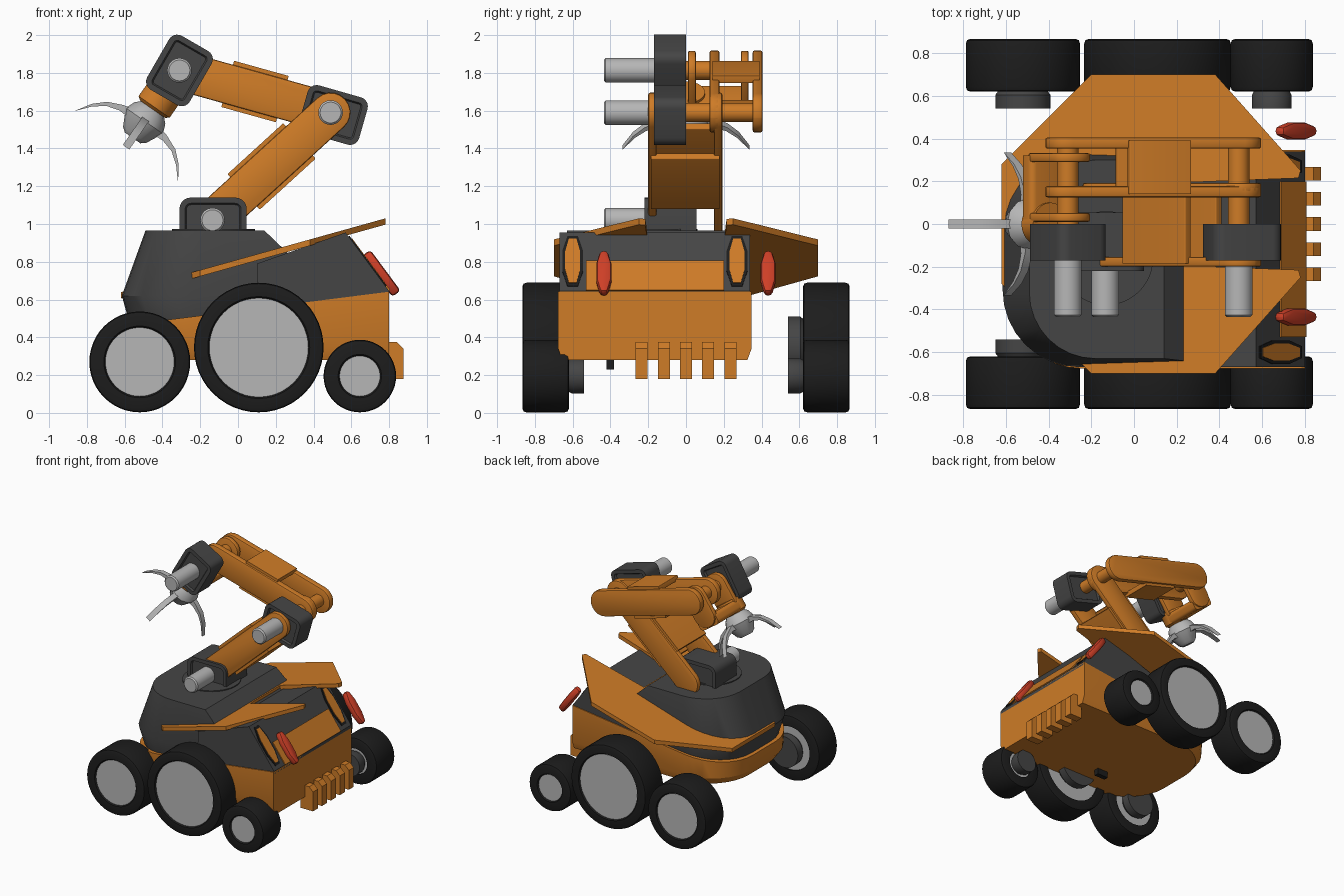
import bpy, bmesh, math
from mathutils import Vector, Matrix

if "Cube" in bpy.data.objects:
    bpy.data.objects.remove(bpy.data.objects["Cube"], do_unlink=True)


def material(name, r, g, b):
    m = bpy.data.materials.new(name)
    m.use_nodes = True
    m.diffuse_color = (r, g, b, 1)
    m.node_tree.nodes["Principled BSDF"].inputs["Base Color"].default_value = (r, g, b, 1)
    return m


ORANGE = material("orange paint", 0.62, 0.2, 0.02)
GREY = material("dark grey", 0.06, 0.06, 0.06)
BLACK = material("tyre black", 0.012, 0.012, 0.012)
STEEL = material("light steel", 0.47, 0.47, 0.47)
RED = material("lamp red", 0.62, 0.05, 0.02)


def finish(name, bm, mats, bevel=0):
    """Bevel the sharp edges, set shading and make the object."""
    bmesh.ops.recalc_face_normals(bm, faces=bm.faces)
    if bevel:
        sharp = [e for e in bm.edges if e.calc_face_angle(0) > 0.7]
        bmesh.ops.bevel(bm, geom=sharp, offset=bevel, segments=2, affect='EDGES', profile=0.5)
    for f in bm.faces:
        f.smooth = True
    for e in bm.edges:
        e.smooth = e.calc_face_angle(0) < math.radians(30)
    me = bpy.data.meshes.new(name)
    bm.to_mesh(me)
    bm.free()
    for m in mats:
        me.materials.append(m)
    ob = bpy.data.objects.new(name, me)
    bpy.context.collection.objects.link(ob)
    return ob


def side(u, v, w):
    return Vector((u, w, v))


def prism(name, pts, lo, hi, mat, place=side, bevel=0, recess=0):
    """Extrude an outline from lo to hi; recess sinks an inset panel into both ends."""
    bm = bmesh.new()
    a = [bm.verts.new(place(u, v, lo)) for u, v in pts]
    b = [bm.verts.new(place(u, v, hi)) for u, v in pts]
    caps = [bm.faces.new(a[::-1]), bm.faces.new(b)]
    for i in range(len(pts)):
        j = (i + 1) % len(pts)
        bm.faces.new((a[i], a[j], b[j], b[i]))
    bmesh.ops.recalc_face_normals(bm, faces=bm.faces)
    if recess:
        bmesh.ops.inset_individual(bm, faces=caps, thickness=0.03)
        bmesh.ops.inset_individual(bm, faces=caps, thickness=0.008, depth=-recess)
    return finish(name, bm, [mat], bevel)


def lathe(name, profile, origin, axis, mat, n=48):
    """Spin (radius, distance) points around an axis."""
    rot = Vector(axis).to_track_quat('Z', 'Y').to_matrix()
    bm = bmesh.new()
    rings = []
    for r, t in profile:
        ring = []
        for k in range(n):
            a = 2 * math.pi * k / n
            p = rot @ Vector((r * math.cos(a), r * math.sin(a), t))
            ring.append(bm.verts.new(p + Vector(origin)))
        rings.append(ring)
    for p, q in zip(rings, rings[1:]):
        for k in range(n):
            bm.faces.new((p[k], p[k - 1], q[k - 1], q[k]))
    bm.faces.new(rings[0])
    bm.faces.new(rings[-1][::-1])
    return finish(name, bm, [mat])


def rounded(cx, cz, hw, hh, r, deg):
    """Outline of a turned rounded rectangle."""
    a0, pts = math.radians(deg), []
    for k, (sx, sz) in enumerate([(1, 1), (-1, 1), (-1, -1), (1, -1)]):
        for i in range(6):
            a = math.pi / 2 * (k + i / 5)
            p = Vector((sx * (hw - r) + r * math.cos(a), sz * (hh - r) + r * math.sin(a)))
            p = Matrix.Rotation(a0, 2) @ p
            pts.append((cx + p.x, cz + p.y))
    return pts


# Hull and cabin: lofted plan rings with a rounded nose
MID = -0.165


def ring(nose, rear, half, r, height):
    pts = [(rear, -half)]
    for s in (-1, 1):
        arc = []
        for i in range(9):
            a = math.pi / 2 * i / 8
            arc.append((nose + r - r * math.sin(a), s * (half - r + r * math.cos(a))))
        pts += arc if s < 0 else arc[::-1]
    pts.append((rear, half))
    return [Vector((x, y + MID, height(x))) for x, y in pts]


def loft(name, rings, mat):
    bm = bmesh.new()
    vs = [[bm.verts.new(p) for p in r] for r in rings]
    for p, q in zip(vs, vs[1:]):
        for k in range(len(p)):
            bm.faces.new((p[k - 1], p[k], q[k], q[k - 1]))
    bm.faces.new(vs[0][::-1])
    bm.faces.new(vs[-1])
    return finish(name, bm, [mat])


def seam(x):
    return 0.54 + 0.127 * x


loft("lower_hull", [ring(-0.55, 0.8, 0.49, 0.36, lambda x: 0.28),
                    ring(-0.59, 0.8, 0.512, 0.36, lambda x: 0.34),
                    ring(-0.6, 0.8, 0.512, 0.36, seam)], ORANGE)
loft("cabin", [ring(-0.57, 0.6, 0.49, 0.36, lambda x: seam(x) - 0.01),
               ring(-0.615, 0.5, 0.505, 0.36, lambda x: 0.62),
               ring(-0.49, 0.14, 0.465, 0.31, lambda x: 0.965)], GREY)
prism("rear_cabin", [(0.1, 0.54), (0.1, 0.79), (0.57, 0.955), (0.8, 0.645), (0.8, 0.62)],
      MID - 0.505, MID + 0.505, GREY)
prism("belly_hook", [(-0.05, 0.23), (0.05, 0.23), (0.05, 0.3), (-0.05, 0.3)], -0.42, -0.38, BLACK)

# Tilted deck plate with a swallowtail notch
half = [(-0.62, 0.28), (-0.2, 0.7), (0.38, 0.7), (0.78, 0.25), (0.77, 0.215), (0.25, 0.195)]
deck = half + [(x, -y) for x, y in reversed(half)]
prism("deck_plate", deck, -0.033, 0, ORANGE, lambda u, v, w: Vector((u, v, 0.812 + 0.279 * u + w)))


# Tail panel, tail windows and lamps lie on the sloping rear face
def slope(u, v, w):
    return Vector((0.8, u, 0.645)) + v * Vector((-0.596, 0, 0.803)) + w * Vector((0.803, 0, 0.596))


def lens(cy, cv, hw, hh):
    return [(cy + x * hw, cv + v * hh) for x, v in
            [(-0.5, -1), (0.5, -1), (1, -0.4), (1, 0.4), (0.5, 1), (-0.5, 1), (-1, 0.4), (-1, -0.4)]]


prism("tail_panel", [(-0.53, 0), (0.2, 0), (0.2, 0.195), (-0.53, 0.195)], -0.01, 0.008, ORANGE, slope)
for name, y in (("right", -0.6), ("left", 0.27)):
    prism(name + "_window_frame", lens(y, 0.195, 0.055, 0.165), -0.002, 0.006, BLACK, slope)
    prism(name + "_window", lens(y, 0.195, 0.04, 0.145), -0.002, 0.009, ORANGE, slope)
for name, y in (("right", -0.435), ("left", 0.435)):
    prism(name + "_lamp", lens(y, 0.1, 0.04, 0.135), -0.005, 0.05, RED, slope, bevel=0.018)

# Row of teeth under the tail
for i in range(5):
    y = -0.235 + 0.1175 * i
    prism("tail_tooth", [(0.76, 0.18), (0.875, 0.18), (0.875, 0.34), (0.84, 0.375), (0.76, 0.375)],
          y - 0.032, y + 0.032, ORANGE)

# Three wheels on each side: x, tyre radius, hub radius
for x, R, hub in ((-0.52, 0.267, 0.18), (0.11, 0.343, 0.26), (0.645, 0.192, 0.105)):
    for s in (-1, 1):
        o, ax = (x, 0, R + 0.003), (0, s, 0)
        lathe("tyre", [(hub, 0.64), (hub, 0.62), (R - 0.02, 0.62), (R - 0.005, 0.626), (R, 0.642),
                       (R, 0.845), (R - 0.005, 0.86), (R - 0.02, 0.866), (hub + 0.01, 0.866),
                       (hub, 0.85)], o, ax, BLACK)
        lathe("hub", [(hub + 0.002, 0.632), (hub + 0.002, 0.856)], o, ax, STEEL)
        lathe("axle", [(0.48 * R, 0.54), (0.48 * R, 0.605), (0.36 * R, 0.65)], o, ax, GREY)

# Arm joints: turntable, rounded housings and motor cylinders
SHOULDER, ELBOW, WRIST = Vector((-0.135, 1.02)), Vector((0.49, 1.59)), Vector((-0.31, 1.813))
lathe("turntable", [(0.22, 0.95), (0.22, 0.973)], (-0.13, -0.16, 0), (0, 0, 1), GREY)
prism("shoulder_housing", rounded(-0.132, 1.0, 0.178, 0.14, 0.06, 0), -0.22, 0.055, GREY, recess=0.015)
prism("elbow_housing", rounded(0.505, 1.577, 0.165, 0.13, 0.05, -16), -0.17, 0.0, GREY, recess=0.015)
prism("wrist_housing", rounded(WRIST.x, WRIST.y, 0.165, 0.13, 0.05, 60), -0.17, 0.0, GREY, recess=0.015)
for p in (SHOULDER, ELBOW, WRIST):
    lathe("motor", [(0.055, -0.435), (0.065, -0.425), (0.065, -0.05)], (p.x, 0, p.y), (0, 1, 0), STEEL)
lathe("elbow_pin", [(0.05, -0.05), (0.05, 0.37)], (ELBOW.x, 0, ELBOW.y), (0, 1, 0), ORANGE)
lathe("wrist_pin", [(0.05, -0.05), (0.05, 0.37)], (WRIST.x, 0, WRIST.y), (0, 1, 0), ORANGE)


def link(name, p, q, r, y0, y1, t, web):
    """Two capsule side plates joined by a pair of web plates."""
    d = q - p
    ang, c = math.degrees(math.atan2(d.y, d.x)), (p + q) / 2
    d.normalize()
    n = Vector((-d.y, d.x))
    outline = rounded(c.x, c.y, (q - p).length / 2 + r, r, r * 0.98, ang)
    prism(name + "_plate", outline, y0, y0 + t, ORANGE, bevel=0.01)
    prism(name + "_plate", outline, y1 - t, y1, ORANGE, bevel=0.01)
    for s in (-1, 1):
        m = c + n * s * (r + 0.002)
        prism(name + "_web", rounded(m.x, m.y, web, 0.02, 0.005, ang), y0 + 0.015, y1 - 0.015, ORANGE)


link("lower_arm", SHOULDER, ELBOW, 0.105, -0.2, 0.192, 0.045, 0.2)
link("upper_arm", ELBOW, WRIST, 0.105, 0.125, 0.405, 0.052, 0.15)

# Wrist bracket and gripper share one pointing direction
D = Vector((-0.57, -0.82)).normalized()
N = Vector((-D.y, D.x))
ANG = math.degrees(math.atan2(D.y, D.x))
c = WRIST + D * 0.07
for y in (0.01, 0.29):
    prism("wrist_plate", rounded(c.x, c.y, 0.17, 0.1, 0.09, ANG), y, y + 0.042, ORANGE, bevel=0.01)
c = WRIST + D * 0.2
prism("wrist_base", rounded(c.x, c.y, 0.045, 0.1, 0.03, ANG), 0.02, 0.32, ORANGE)
axis = Vector((D.x, 0, D.y))
start = Vector((WRIST.x, 0, WRIST.y))
lathe("wrist_neck", [(0.1, 0.14), (0.1, 0.235), (0.08, 0.25)], start, axis, ORANGE)
centre = start + axis * 0.335
lathe("gripper_body", [(0.06, -0.1), (0.1, -0.06), (0.12, -0.01), (0.075, 0.08), (0.05, 0.1)],
      centre, axis, STEEL, 12)

# Four tapering claws curve outward from the gripper
claw = [(0.05, -0.035), (0.14, -0.015), (0.22, 0.02), (0.28, 0.075), (0.335, 0.16),
        (0.27, 0.085), (0.21, 0.04), (0.14, 0.02), (0.05, 0.025)]
for k in range(4):
    out = Matrix.Rotation(math.pi / 2 * k, 3, axis) @ Vector((0, 1, 0))
    across = axis.cross(out)
    prism("claw", claw, -0.021, 0.021, STEEL,
          lambda u, v, w: centre + out * u + axis * v + across * w)
